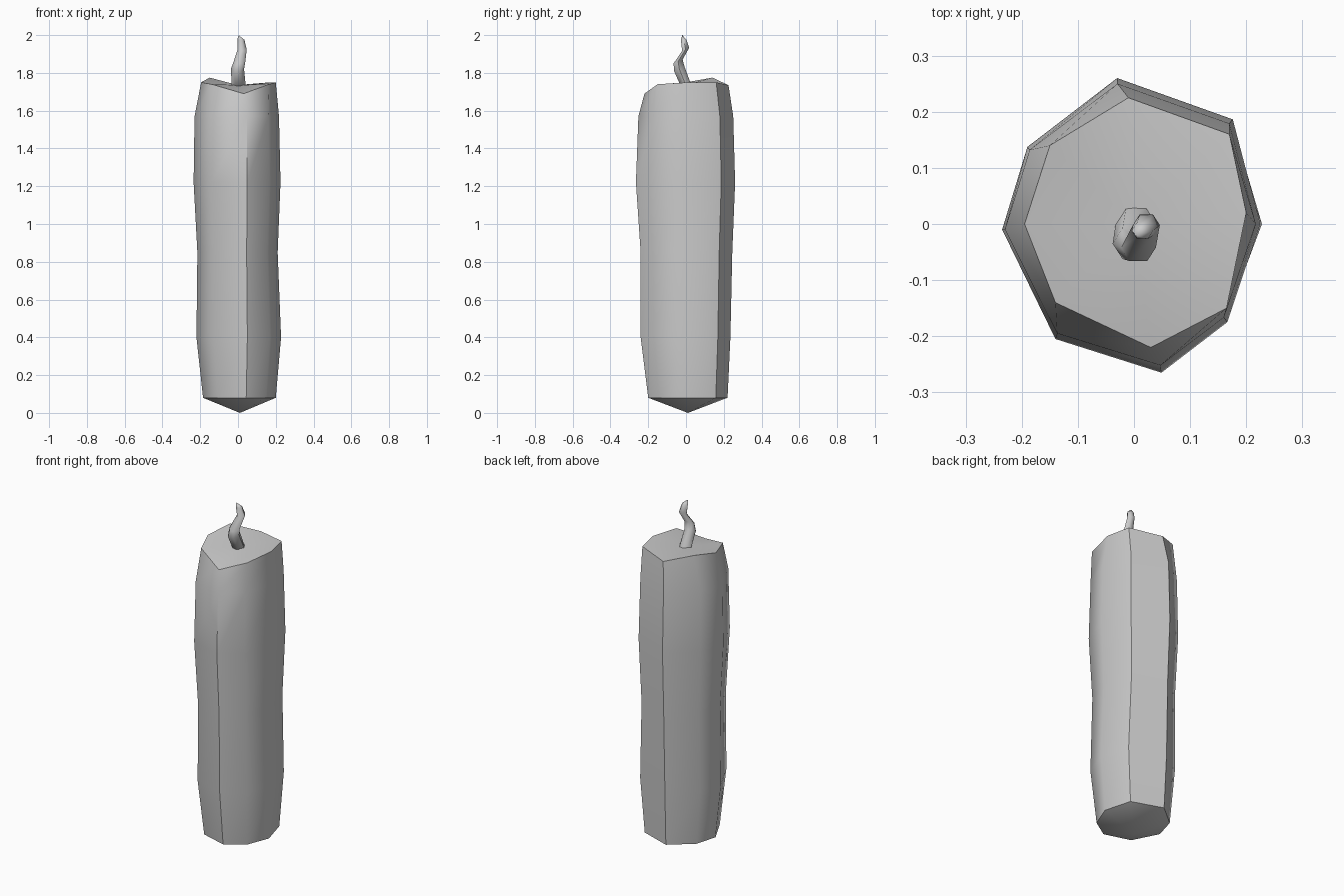
import bpy, bmesh, math

if "Cube" in bpy.data.objects:
    bpy.data.objects.remove(bpy.data.objects["Cube"])


def loft(name, rings, bottom, top, angle):
    """Skin a stack of equal-sided rings, closing each end with a fan."""
    bm = bmesh.new()
    loops = [[bm.verts.new(p) for p in ring] for ring in rings]
    n = len(loops[0])
    for a, b in zip(loops, loops[1:]):
        for i in range(n):
            j = (i + 1) % n
            bm.faces.new((a[i], a[j], b[j], b[i]))
    for loop, tip in ((loops[0], bottom), (loops[-1], top)):
        v = bm.verts.new(tip)
        for i in range(n):
            bm.faces.new((loop[i], loop[(i + 1) % n], v))
    bmesh.ops.recalc_face_normals(bm, faces=bm.faces)
    mesh = bpy.data.meshes.new(name)
    bm.to_mesh(mesh)
    bm.free()
    obj = bpy.data.objects.new(name, mesh)
    bpy.context.collection.objects.link(obj)
    bpy.ops.object.select_all(action='DESELECT')
    obj.select_set(True)
    bpy.context.view_layer.objects.active = obj
    bpy.ops.object.shade_smooth_by_angle(angle=math.radians(angle))
    return obj


# Wax body: irregular eight-sided outline, stretched to each level's extents
outline = [(-0.03, 0.265), (-0.19, 0.14), (-0.235, -0.01), (-0.14, -0.205),
           (0.05, -0.265), (0.17, -0.175), (0.23, 0.0), (0.18, 0.19)]
levels = [  # z, left, right, front, back
    (0.08, 0.185, 0.20, 0.20, 0.22),
    (0.40, 0.22, 0.228, 0.24, 0.235),
    (0.85, 0.215, 0.21, 0.24, 0.245),
    (1.22, 0.235, 0.225, 0.265, 0.26),
    (1.57, 0.23, 0.217, 0.252, 0.25)]
rings = []
for z, left, right, front, back in levels:
    rings.append([(x * (left / 0.235 if x < 0 else right / 0.23),
                   y * (front / 0.265 if y < 0 else back / 0.265), z)
                  for x, y in outline])
# Uneven melted rim
rings.append([(-0.01, 0.225, 1.735), (-0.15, 0.14, 1.775), (-0.195, 0.0, 1.75),
              (-0.14, -0.14, 1.74), (0.03, -0.22, 1.69), (0.165, -0.15, 1.74),
              (0.2, 0.02, 1.75), (0.17, 0.16, 1.75)])
loft("candle_body", rings, (0.01, 0.01, 0.0), (0.0, 0.0, 1.735), 50)

# Curled wick
path = [(0.005, 0.005, 1.72, 0.037), (-0.003, -0.035, 1.82, 0.035),
        (0.008, -0.042, 1.86, 0.031), (0.022, -0.002, 1.925, 0.024),
        (0.015, -0.012, 1.975, 0.019)]
wick = [[(x + r * math.cos(a), y + 0.9 * r * math.sin(a),
          z + 0.4 * r * math.sin(a) * (1 if 1.73 < z < 1.95 else 0))
         for a in (math.tau * k / 6 for k in range(6))] for x, y, z, r in path]
loft("wick", wick, (0.005, 0.005, 1.715), (0.003, -0.02, 2.0), 60)
